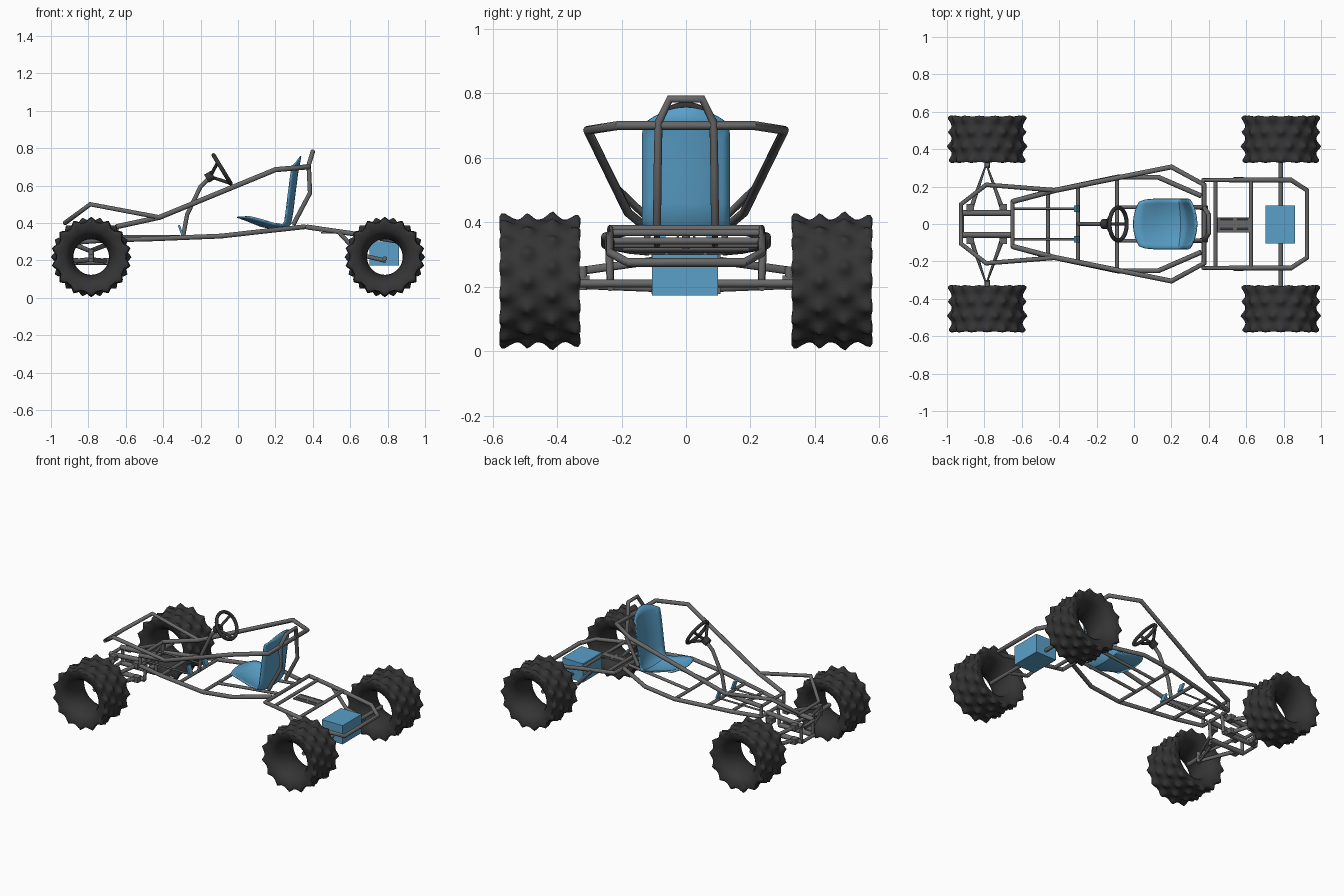
import bpy, bmesh, math
from mathutils import Vector

if "Cube" in bpy.data.objects:
    bpy.data.objects.remove(bpy.data.objects["Cube"])


def material(name, rgb):
    m = bpy.data.materials.new(name)
    m.diffuse_color = (*rgb, 1)
    m.use_nodes = True
    m.node_tree.nodes["Principled BSDF"].inputs["Base Color"].default_value = m.diffuse_color
    return m


GREY = material("frame grey", (0.14, 0.14, 0.14))
DARK = material("tyre black", (0.035, 0.035, 0.035))
BLUE = material("body blue", (0.10, 0.35, 0.58))


def add_mesh(name, mesh, mat, angle=50):
    ob = bpy.data.objects.new(name, mesh)
    bpy.context.collection.objects.link(ob)
    mesh.materials.clear()
    mesh.materials.append(mat)
    bpy.ops.object.select_all(action='DESELECT')
    ob.select_set(True)
    bpy.context.view_layer.objects.active = ob
    bpy.ops.object.shade_smooth_by_angle(angle=math.radians(angle))
    return ob


def tubes(name, paths, r=0.0125, mat=GREY):
    """Round tubes along lists of points; a path ending in True is closed."""
    cu = bpy.data.curves.new(name, 'CURVE')
    cu.dimensions = '3D'
    cu.bevel_depth = r
    cu.bevel_resolution = 3
    cu.use_fill_caps = True
    for path in paths:
        closed = path[-1] is True
        pts = path[:-1] if closed else path
        sp = cu.splines.new('POLY')
        sp.points.add(len(pts) - 1)
        for p, co in zip(sp.points, pts):
            p.co = (*co, 1)
        sp.use_cyclic_u = closed
    tmp = bpy.data.objects.new(name + "_path", cu)
    bpy.context.collection.objects.link(tmp)
    dg = bpy.context.evaluated_depsgraph_get()
    me = bpy.data.meshes.new_from_object(tmp.evaluated_get(dg))
    bpy.data.objects.remove(tmp)
    return add_mesh(name, me, mat)


def flip(path):
    return [(x, -y, z) for x, y, z in path]


def both(*paths):
    return [q for p in paths for q in (p, flip(p))]


def hoop(half):
    return half + flip(half)[::-1]


def cross(x, y, z):
    return [(x, -y, z), (x, y, z)]


def box(name, lo, hi, mat):
    bm = bmesh.new()
    bmesh.ops.create_cube(bm, size=1)
    for v in bm.verts:
        v.co = [(a + b) / 2 + c * (b - a) for a, b, c in zip(lo, hi, v.co)]
    me = bpy.data.meshes.new(name)
    bm.to_mesh(me)
    return add_mesh(name, me, mat, 30)


# Knobbly tyre: swept ring with bumps in staggered rows
def tyre_mesh():
    K, N = 14, 14 * 8
    prof = [(0.122 * i / 12, 0.191 - 0.006 * (i / 12) ** 4) for i in range(-12, 13)]
    side = [(0.122, 0.172), (0.119, 0.155), (0.112, 0.138), (0.098, 0.123),
            (0.07, 0.108), (0.035, 0.098)]
    prof += side + [(0, 0.095)] + [(-y, r) for y, r in side[::-1]]
    rows = [(-0.108, 0), (-0.038, .5), (0.038, 0), (0.108, .5)]
    bm = bmesh.new()
    rings = []
    for i in range(N):
        a = 2 * math.pi * i / N
        ring = []
        for y, r in prof:
            b = 0
            if r > 0.15:
                for ry, ph in rows:
                    da = ((i / N * K - ph + .5) % 1 - .5) * 2 * math.pi / K * 0.19
                    d = math.hypot(da, y - ry) / 0.034
                    if d < 1:
                        b = max(b, (1 - d) ** 1.3)
            rr = r + 0.027 * b
            yy = y + (0.008 * b * (1 if y > 0 else -1) if abs(y) > 0.09 else 0)
            ring.append(bm.verts.new((rr * math.sin(a), yy, rr * math.cos(a))))
        rings.append(ring)
    M = len(prof)
    for i in range(N):
        A, B = rings[i], rings[(i + 1) % N]
        for j in range(M):
            k = (j + 1) % M
            bm.faces.new((A[j], A[k], B[k], B[j]))
    bmesh.ops.recalc_face_normals(bm, faces=bm.faces)
    me = bpy.data.meshes.new("tyre")
    bm.to_mesh(me)
    return me


tyre = tyre_mesh()
for label, x in (("front", -0.785), ("rear", 0.785)):
    for s in (-1, 1):
        ob = add_mesh(f"{label}_tyre_{'left' if s < 0 else 'right'}", tyre.copy(), DARK, 60)
        ob.location = (x, 0.453 * s, 0.218)

# Main cage
upper = [(-0.65, 0.12, 0.38), (-0.42, 0.18, 0.43), (0.2, 0.305, 0.685), (0.375, 0.21, 0.70)]
lower = [(-0.65, 0.12, 0.31), (-0.46, 0.172, 0.315), (-0.09, 0.25, 0.33),
         (0.13, 0.25, 0.355), (0.36, 0.15, 0.38)]
tubes("upper_rail", [hoop(upper)], 0.014)
tubes("lower_rails", both(lower), 0.0135)
nose = [(-0.42, 0.18, 0.43), (-0.79, 0.21, 0.50), (-0.925, 0.105, 0.40)]
tubes("nose_hoop", [hoop(nose)])
seat_hoop = [(0.295, 0.09, 0.39), (0.385, 0.088, 0.56), (0.378, 0.085, 0.71), (0.40, 0.05, 0.782)]
tubes("seat_hoop", [hoop(seat_hoop)], 0.0125)
tubes("floor_crossbars", [cross(-0.65, 0.12, 0.31), cross(-0.65, 0.12, 0.38),
                          cross(-0.46, 0.175, 0.315), cross(-0.3, 0.205, 0.32),
                          cross(-0.09, 0.25, 0.33)], 0.011)
tubes("front_uprights", both([(-0.65, 0.12, 0.31), (-0.65, 0.12, 0.38)]), 0.011)
tubes("seat_rails", both([(-0.09, 0.09, 0.33), (0.13, 0.09, 0.355), (0.37, 0.09, 0.38)]), 0.010)

# Rear frame, trailing arms and axle
rear = [(0.37, 0.235, 0.378), (0.60, 0.235, 0.345), (0.84, 0.235, 0.305), (0.925, 0.18, 0.275)]
tubes("rear_frame", [hoop(rear) + [True]], 0.0135)
tubes("rear_crossbars", [cross(0.435, 0.235, 0.367), cross(0.625, 0.235, 0.342)], 0.011)
tubes("trailing_arms", both([(0.54, 0.24, 0.35), (0.65, 0.235, 0.23), (0.79, 0.235, 0.198)]), 0.012)
tubes("rear_axle", [cross(0.785, 0.42, 0.21)], 0.0125)
box("engine", (0.704, -0.105, 0.173), (0.86, 0.1, 0.30), BLUE)
box("engine_mount_plate", (0.445, -0.045, 0.345), (0.62, 0.035, 0.353), GREY)
tubes("mount_slots", both([(0.46, 0.025, 0.354), (0.53, 0.025, 0.354)],
                          [(0.55, 0.025, 0.354), (0.61, 0.025, 0.354)]), 0.004)

# Front suspension
tubes("suspension_beams", both([(-0.92, 0.058, 0.295), (-0.65, 0.058, 0.315)],
                               [(-0.92, 0.06, 0.19), (-0.66, 0.06, 0.19)]), 0.016)
tubes("beam_braces", both([(-0.91, 0.06, 0.19), (-0.91, 0.06, 0.295)],
                          [(-0.66, 0.06, 0.19), (-0.65, 0.06, 0.31)]) +
      [cross(-0.92, 0.06, 0.29), cross(-0.92, 0.06, 0.19)], 0.011)
tubes("wishbones", both([(-0.875, 0.07, 0.285), (-0.79, 0.32, 0.25), (-0.70, 0.07, 0.285)],
                        [(-0.875, 0.07, 0.195), (-0.79, 0.32, 0.205), (-0.70, 0.07, 0.195)]), 0.013)
tubes("front_stub_axles", both([(-0.785, 0.30, 0.222), (-0.785, 0.42, 0.222)],
                               [(-0.785, 0.32, 0.19), (-0.785, 0.32, 0.262)]), 0.014)
for s in (-1, 1):
    for x in (-0.875, -0.70):
        for z in (0.195, 0.29):
            box("wishbone_bracket", (x - 0.02, 0.085 * s - 0.022, z - 0.018),
                (x + 0.02, 0.085 * s + 0.022, z + 0.018), GREY)

# Pedals
tubes("pedal_rods", both([(-0.65, 0.082, 0.33), (-0.31, 0.082, 0.33)]), 0.006)
for s in (-1, 1):
    pedal = box("pedal", (-0.006, -0.018, -0.03), (0.006, 0.018, 0.03), BLUE)
    pedal.location = (-0.306, 0.082 * s, 0.36)
    pedal.rotation_euler = (0, -0.35, 0)

# Steering column and wheel
tubes("steering_column", [[(-0.295, 0, 0.32), (-0.272, 0, 0.445), (-0.20, 0, 0.595),
                           (-0.155, 0, 0.64)]], 0.012)
c, u, v = Vector((-0.085, 0, 0.687)), Vector((0.52, 0, -0.855)), Vector((0, 1, 0))
hub = c + Vector((-0.855, 0, -0.52)) * 0.075


def rim(a, r=0.088):
    return c + u * r * math.cos(a) + v * r * math.sin(a)


tubes("steering_rim", [[rim(2 * math.pi * i / 32) for i in range(32)] + [True]], 0.011, DARK)
tubes("steering_spokes", [[hub, rim(a)] for a in (0, 2.094, 4.189)], 0.009, DARK)
tubes("steering_hub", [[hub - (c - hub) * 0.3, hub + (c - hub) * 0.25]], 0.026, DARK)

# Bucket seat: profile (x, z, half width, lift of side edges, forward pull of side edges)
prof = [(-0.004, 0.432, 0.118, -0.002, -0.03), (0.05, 0.412, 0.13, 0.022, -0.01),
        (0.12, 0.384, 0.135, 0.035, 0), (0.19, 0.368, 0.135, 0.03, 0),
        (0.25, 0.366, 0.135, 0.025, 0.012), (0.28, 0.395, 0.135, 0.012, 0.03),
        (0.292, 0.46, 0.135, 0, 0.034), (0.304, 0.56, 0.135, 0, 0.034),
        (0.317, 0.66, 0.135, 0, 0.034), (0.325, 0.705, 0.133, 0, 0.034),
        (0.335, 0.757, 0.128, -0.05, 0.034)]
bm = bmesh.new()
T = 12
grid = []
for x, z, w, lift, pull in prof:
    ts = [2 * j / T - 1 for j in range(T + 1)]
    grid.append([bm.verts.new((x - pull * t * t, w * t, z + lift * t * t)) for t in ts])
for A, B in zip(grid, grid[1:]):
    for j in range(T):
        bm.faces.new((A[j], A[j + 1], B[j + 1], B[j]))
me = bpy.data.meshes.new("seat")
bm.to_mesh(me)
seat = add_mesh("seat", me, BLUE, 45)
sol = seat.modifiers.new("thickness", 'SOLIDIFY')
sol.thickness = 0.008
sol.offset = 0
